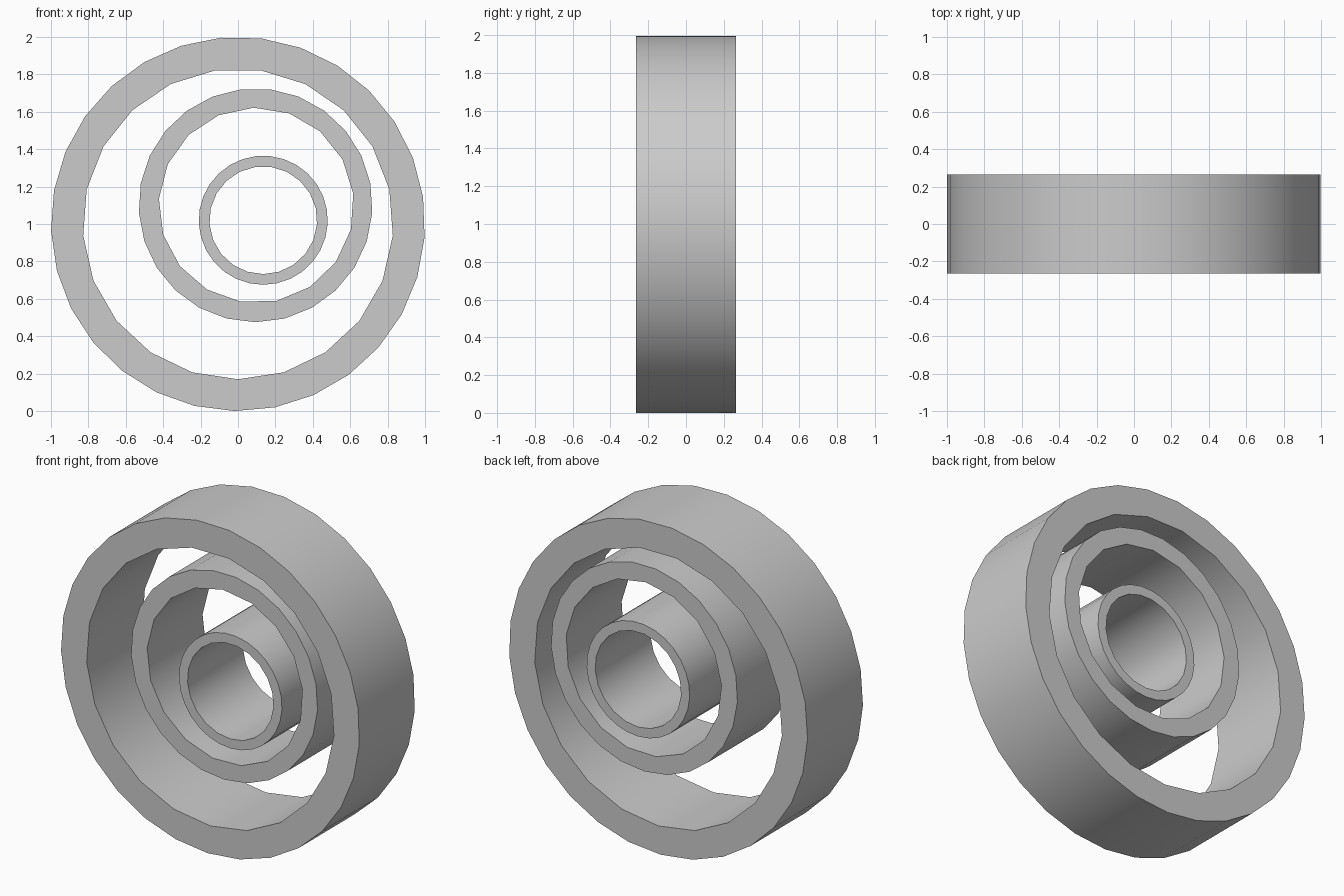
import bpy, bmesh
from math import cos, sin, radians, pi

if "Cube" in bpy.data.objects:
    bpy.data.objects.remove(bpy.data.objects["Cube"])

HALF_DEPTH = 0.265


def add_loop(curve, x, z, radius, sides, start):
    # closed polygon outline
    spline = curve.splines.new('POLY')
    spline.points.add(sides - 1)
    for i, p in enumerate(spline.points):
        a = radians(start) + 2 * pi * i / sides
        p.co = (x + radius * cos(a), z + radius * sin(a), 0, 1)
    spline.use_cyclic_u = True


def ring(name, outer, inner):
    # filled profile with a hole, extruded along y
    curve = bpy.data.curves.new(name, 'CURVE')
    curve.dimensions = '2D'
    curve.fill_mode = 'BOTH'
    curve.extrude = HALF_DEPTH
    add_loop(curve, *outer)
    add_loop(curve, *inner)
    obj = bpy.data.objects.new(name, curve)
    bpy.context.collection.objects.link(obj)
    obj.rotation_euler.x = pi / 2
    bpy.ops.object.select_all(action='DESELECT')
    obj.select_set(True)
    bpy.context.view_layer.objects.active = obj
    bpy.ops.object.convert(target='MESH')
    obj = bpy.context.object
    bpy.ops.object.transform_apply(location=False, rotation=True, scale=False)
    # weld caps to walls and face outward
    bm = bmesh.new()
    bm.from_mesh(obj.data)
    bmesh.ops.remove_doubles(bm, verts=bm.verts, dist=0.0005)
    bmesh.ops.recalc_face_normals(bm, faces=bm.faces)
    bm.to_mesh(obj.data)
    bm.free()
    bpy.ops.object.shade_smooth_by_angle(angle=radians(35))
    obj.name = name


# each loop: x, z, radius, sides, start angle
ring("outer_ring", (0, 1.0, 1.0, 29, -91), (0, 1.0, 0.83, 21, -90))
ring("middle_ring", (0.094, 1.10, 0.625, 25, -90), (0.098, 1.10, 0.522, 17, 91.5))
ring("inner_ring", (0.135, 1.02, 0.345, 29, -90), (0.135, 1.02, 0.288, 21, -90))
